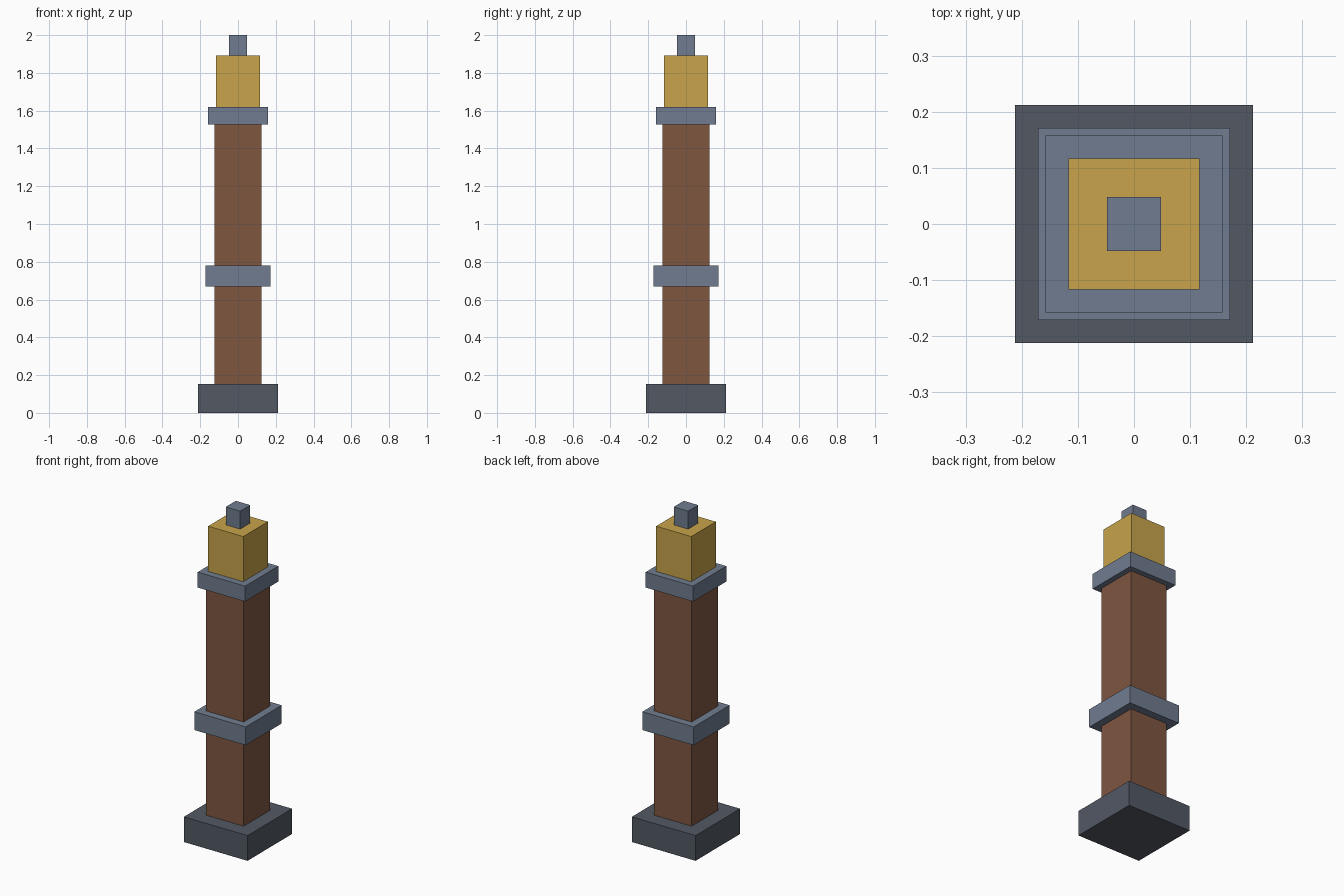
import bpy
import bmesh
from mathutils import Matrix

default_cube = bpy.data.objects.get("Cube")
if default_cube:
    bpy.data.objects.remove(default_cube, do_unlink=True)


def make_material(name, rgb):
    mat = bpy.data.materials.new(name)
    mat.use_nodes = True
    colour = (*rgb, 1.0)
    mat.diffuse_color = colour
    mat.node_tree.nodes["Principled BSDF"].inputs["Base Color"].default_value = colour
    return mat


def square_block(name, half_width, bottom, top, mat):
    """Square block centred on the z axis between two heights."""
    mesh = bpy.data.meshes.new(name)
    bm = bmesh.new()
    size = Matrix.Diagonal((2 * half_width, 2 * half_width, top - bottom, 1))
    bmesh.ops.create_cube(bm, size=1, matrix=size)
    bm.to_mesh(mesh)
    bm.free()
    mesh.materials.append(mat)
    obj = bpy.data.objects.new(name, mesh)
    obj.location.z = (bottom + top) / 2
    bpy.context.collection.objects.link(obj)
    return obj


dark_stone = make_material("dark stone", (0.084, 0.098, 0.127))
wood = make_material("brown wood", (0.209, 0.093, 0.051))
steel = make_material("blue grey metal", (0.162, 0.202, 0.279))
gold = make_material("gold", (0.578, 0.371, 0.069))

# Foot and post
square_block("base", 0.212, 0.0, 0.152, dark_stone)
square_block("post", 0.125, 0.152, 1.527, wood)

# Metal bands around the post
square_block("middle_band", 0.171, 0.67, 0.78, steel)
square_block("top_collar", 0.158, 1.527, 1.62, steel)

# Lamp and its cap
square_block("lamp", 0.117, 1.62, 1.892, gold)
square_block("cap", 0.048, 1.892, 2.0, steel)
